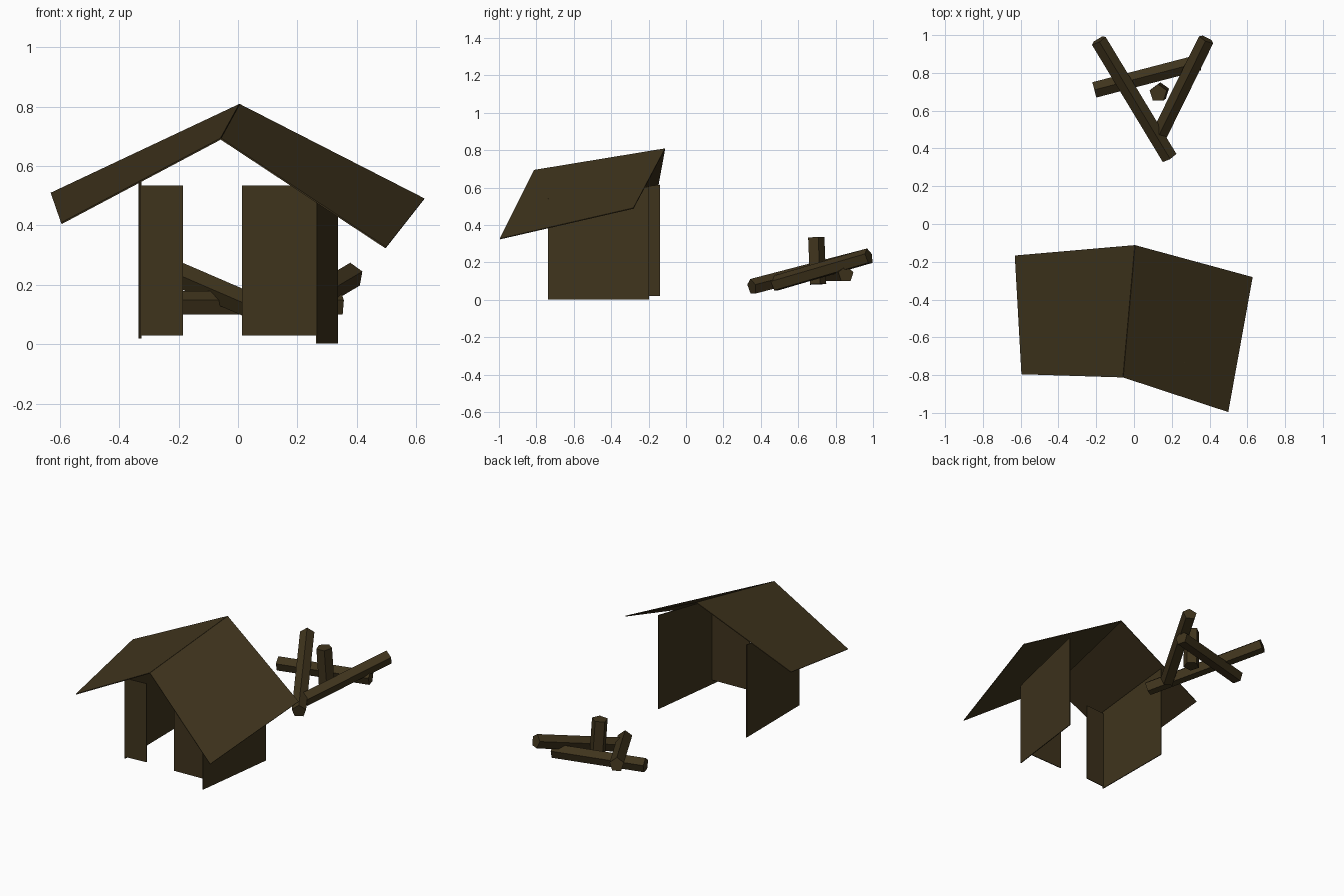
import bpy, math
from mathutils import Vector

if "Cube" in bpy.data.objects:
    bpy.data.objects.remove(bpy.data.objects["Cube"])

wood = bpy.data.materials.new("dark_wood")
wood.diffuse_color = (0.05, 0.034, 0.012, 1)
wood.use_nodes = True
wood.node_tree.nodes["Principled BSDF"].inputs["Base Color"].default_value = wood.diffuse_color


def mesh_object(name, verts, faces):
    me = bpy.data.meshes.new(name)
    me.from_pydata(verts, [], faces)
    me.materials.append(wood)
    ob = bpy.data.objects.new(name, me)
    bpy.context.collection.objects.link(ob)
    return ob


def sheet(name, corners):
    """Thin four-cornered board."""
    ob = mesh_object(name, corners, [(0, 1, 2, 3)])
    mod = ob.modifiers.new("thickness", 'SOLIDIFY')
    mod.thickness = 0.005
    mod.offset = 0
    return ob


def wall(name, a, b, z0, za, zb):
    """Upright board from plan point a to b with its own top height at each end."""
    return sheet(name, [(*a, z0), (*b, z0), (*b, zb), (*a, za)])


def log(name, a, b, r=0.044, sides=5):
    """Faceted log between two points, one edge facing up."""
    a, b = Vector(a), Vector(b)
    d = (b - a).normalized()
    ref = Vector((0, 0, 1)) if abs(d.z) < 0.9 else Vector((0, 1, 0))
    side = d.cross(ref).normalized()
    up = side.cross(d)
    verts = []
    for p in (a, b):
        for i in range(sides):
            t = 2 * math.pi * i / sides
            verts.append(p + r * (math.cos(t) * up + math.sin(t) * side))
    n = sides
    faces = [(i, i + n, (i + 1) % n + n, (i + 1) % n) for i in range(n)]
    faces += [tuple(range(n)), tuple(reversed(range(n, 2 * n)))]
    return mesh_object(name, verts, faces)


# Crooked roof: two slopes sharing a ridge
ridge_back, ridge_front = (0.005, -0.112, 0.807), (-0.058, -0.812, 0.692)
sheet("roof_left", [ridge_back, ridge_front, (-0.595, -0.795, 0.407), (-0.63, -0.167, 0.508)])
sheet("roof_right", [ridge_front, ridge_back, (0.627, -0.281, 0.489), (0.498, -0.995, 0.325)])

# Side walls, open at the back
wall("wall_right", (0.266, -0.737), (0.335, -0.198), 0.002, 0.54, 0.605)
wall("wall_left", (-0.328, -0.68), (-0.332, -0.14), 0.02, 0.55, 0.615)

# Front boards either side of the doorway
wall("front_left", (-0.33, -0.675), (-0.186, -0.663), 0.03, 0.535, 0.535)
wall("front_right", (0.013, -0.668), (0.273, -0.658), 0.03, 0.535, 0.535)

# Wood pile behind the hut
log("log_long", (-0.188, 0.972, 0.23), (0.187, 0.352, 0.068))
log("log_leaning", (0.383, 0.978, 0.232), (0.135, 0.475, 0.085))
log("log_cross", (-0.21, 0.71, 0.135), (0.346, 0.855, 0.135))
log("log_upright", (0.14, 0.702, 0.083), (0.128, 0.692, 0.333), 0.048)
